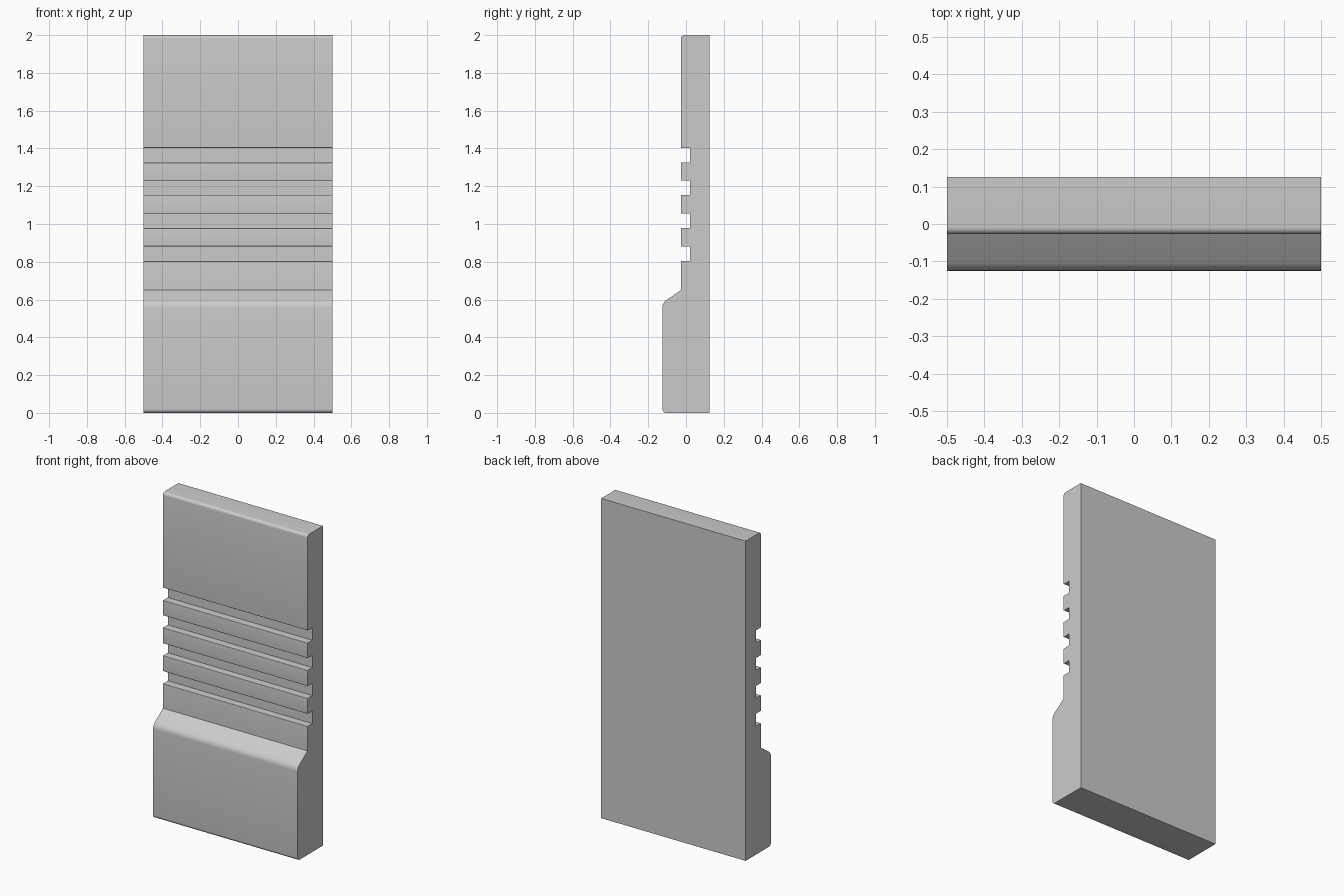
import bpy, bmesh
from math import cos
from mathutils import Vector

if "Cube" in bpy.data.objects:
    bpy.data.objects.remove(bpy.data.objects["Cube"])

WIDTH, BACK, FACE, LIP, GROOVE = 1.0, 0.125, -0.027, -0.125, 0.02
STEPS = 6


def fillet(prev, corner, nxt, t):
    """Circular arc cutting a corner at distance t along both edges."""
    if t == 0:
        return [corner]
    d0, d1 = (prev - corner).normalized(), (nxt - corner).normalized()
    a, b = corner + d0 * t, corner + d1 * t
    w = cos((-d0).angle(d1) / 2)
    points = []
    for i in range(STEPS + 1):
        u = i / STEPS
        k0, k1, k2 = (1 - u) ** 2, 2 * w * u * (1 - u), u * u
        points.append((a * k0 + corner * k1 + b * k2) / (k0 + k1 + k2))
    return points


# Side profile as (y, z, corner rounding): back, base and thick lower front
corners = [(BACK, 2, 0), (BACK, 0, 0), (LIP, 0, 0.02),
           (LIP, 0.582, 0.025), (FACE, 0.65, 0)]
# Four horizontal grooves
for low, high in ((0.804, 0.881), (0.979, 1.055), (1.154, 1.23), (1.325, 1.403)):
    corners += [(FACE, low, 0.004), (GROOVE, low, 0),
                (GROOVE, high, 0), (FACE, high, 0.004)]
# Rounded top edge
corners.append((FACE, 2, 0.018))

pts = [Vector(c[:2]) for c in corners]
profile = []
for i, c in enumerate(corners):
    profile += fillet(pts[i - 1], pts[i], pts[(i + 1) % len(pts)], c[2])

# Extrude the profile across the width
bm = bmesh.new()
face = bm.faces.new([bm.verts.new((-WIDTH / 2, p.x, p.y)) for p in profile])
ext = bmesh.ops.extrude_face_region(bm, geom=[face], use_keep_orig=True)
bmesh.ops.translate(bm, vec=(WIDTH, 0, 0),
                    verts=[g for g in ext["geom"] if isinstance(g, bmesh.types.BMVert)])
bmesh.ops.recalc_face_normals(bm, faces=bm.faces)
mesh = bpy.data.meshes.new("grooved_panel")
bm.to_mesh(mesh)
bm.free()

panel = bpy.data.objects.new("grooved_panel", mesh)
bpy.context.collection.objects.link(panel)
bpy.context.view_layer.objects.active = panel
panel.select_set(True)
bpy.ops.object.shade_smooth_by_angle()
